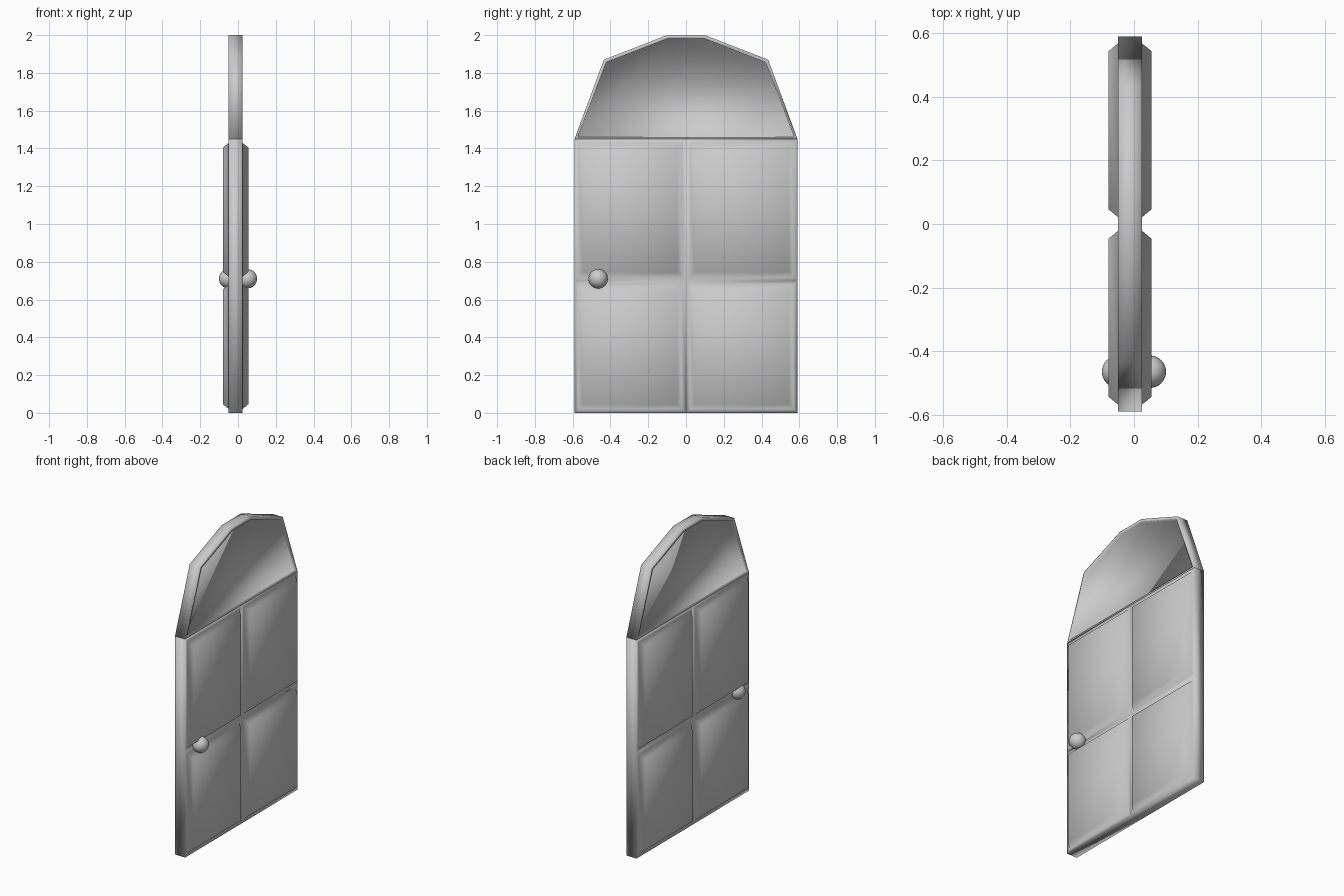
import bpy, bmesh
from mathutils import Vector

if "Cube" in bpy.data.objects:
    bpy.data.objects.remove(bpy.data.objects["Cube"])

X0, X1 = -0.05, 0.025      # slab back and front faces
HALF, SPLIT, TOP = 0.59, 0.70, 1.45


def finish(bm, name):
    bmesh.ops.recalc_face_normals(bm, faces=bm.faces)
    mesh = bpy.data.meshes.new(name)
    bm.to_mesh(mesh)
    bm.free()
    for p in mesh.polygons:
        p.use_smooth = True
    obj = bpy.data.objects.new(name, mesh)
    bpy.context.collection.objects.link(obj)
    return obj


def prism(profile):
    """Solid between X0 and X1 from a (y, z) outline."""
    bm = bmesh.new()
    face = bm.faces.new([bm.verts.new((X0, y, z)) for y, z in profile])
    out = bmesh.ops.extrude_face_region(bm, geom=[face], use_keep_orig=True)
    verts = [v for v in out["geom"] if isinstance(v, bmesh.types.BMVert)]
    bmesh.ops.translate(bm, verts=verts, vec=(X1 - X0, 0, 0))
    bmesh.ops.recalc_face_normals(bm, faces=bm.faces)
    return bm


def side_faces(bm):
    return [f for f in bm.faces if abs(f.normal.x) > 0.9]


# Door slab with four raised, bevelled panels on each side
bm = prism([(-HALF, 0), (HALF, 0), (HALF, TOP), (-HALF, TOP)])
for co, no in (((0, 0, 0), (0, 1, 0)), ((0, 0, SPLIT), (0, 0, 1))):
    bmesh.ops.bisect_plane(bm, geom=bm.verts[:] + bm.edges[:] + bm.faces[:],
                           plane_co=Vector(co), plane_no=Vector(no))
bm.normal_update()
panels = side_faces(bm)
bmesh.ops.inset_individual(bm, faces=panels, thickness=0.03, depth=0)
bmesh.ops.inset_individual(bm, faces=panels, thickness=0.035, depth=0.03)
finish(bm, "door_slab")

# Faceted arch window with a thin frame and recessed pane on both sides
arch = [(HALF, TOP), (0.435, 1.87), (0.10, 2.0)]
bm = prism(arch + [(-y, z) for y, z in reversed(arch)])
panes = side_faces(bm)
bmesh.ops.inset_individual(bm, faces=panes, thickness=0.02, depth=0)
bmesh.ops.inset_individual(bm, faces=panes, thickness=0.001, depth=-0.015)
finish(bm, "arch_window")

# Round knobs, one on each side
for name, x in (("knob_front", 0.05), ("knob_back", -0.05)):
    bm = bmesh.new()
    bmesh.ops.create_uvsphere(bm, u_segments=32, v_segments=16, radius=0.051)
    bmesh.ops.translate(bm, verts=bm.verts, vec=(x, -0.465, 0.71))
    finish(bm, name)
